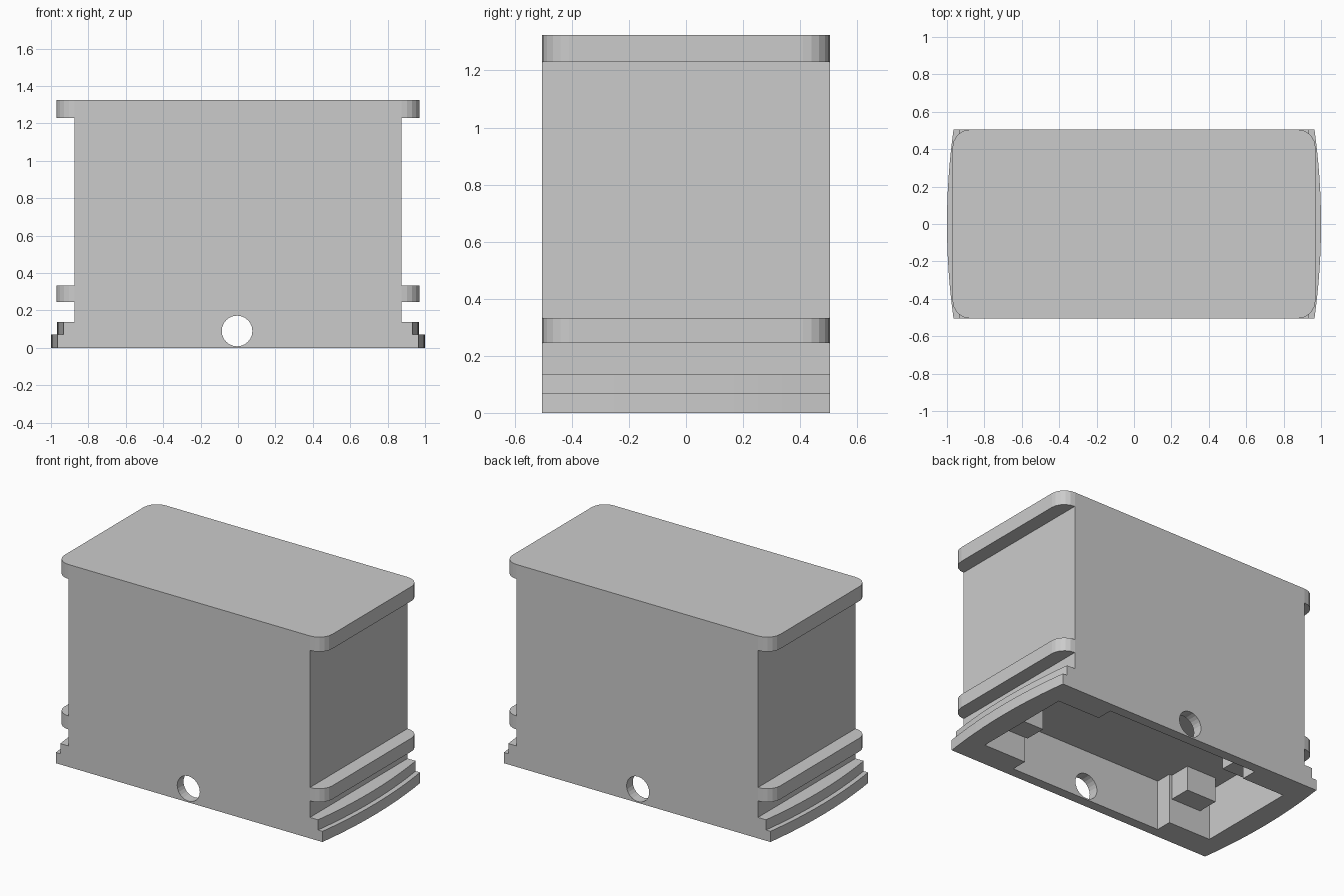
import bpy, bmesh, math

if "Cube" in bpy.data.objects:
    bpy.data.objects.remove(bpy.data.objects["Cube"])

HALF_Y = 0.505
BODY_X = 0.875
HEIGHT = 1.325
CEILING = 0.325


def prism(name, outline, z0, z1, open_inner=False):
    """Extrude a plan outline from z0 to z1; optionally drop the hidden face touching the body."""
    bm = bmesh.new()
    low = [bm.verts.new((x, y, z0)) for x, y in outline]
    high = [bm.verts.new((x, y, z1)) for x, y in outline]
    n = len(outline)
    bm.faces.new(low)
    bm.faces.new(high)
    for i in range(n):
        j = (i + 1) % n
        bm.faces.new((low[i], low[j], high[j], high[i]))
    bmesh.ops.recalc_face_normals(bm, faces=bm.faces)
    if open_inner:
        hidden = [f for f in bm.faces if all(abs(abs(v.co.x) - BODY_X) < 1e-5 for v in f.verts)]
        bmesh.ops.delete(bm, geom=hidden, context='FACES_ONLY')
    mesh = bpy.data.meshes.new(name)
    bm.to_mesh(mesh)
    bm.free()
    obj = bpy.data.objects.new(name, mesh)
    bpy.context.collection.objects.link(obj)
    return obj


def rect(x0, x1, y0, y1):
    return [(x0, y0), (x1, y0), (x1, y1), (x0, y1)]


def cut(target, cutter):
    cutter.hide_render = True
    mod = target.modifiers.new("cut", 'BOOLEAN')
    mod.operation = 'DIFFERENCE'
    mod.solver = 'EXACT'
    mod.object = cutter
    bpy.context.view_layer.objects.active = target
    bpy.ops.object.modifier_apply(modifier=mod.name)
    bpy.data.objects.remove(cutter, do_unlink=True)


# Main block
body = prism("body", rect(-BODY_X, BODY_X, -HALF_Y, HALF_Y), 0, HEIGHT)

# Hollow underside: wide middle with narrower ends
quarter = [(0.855, 0.335), (0.55, 0.335), (0.55, 0.44)]
cavity = (quarter
          + [(-x, y) for x, y in reversed(quarter)]
          + [(-x, -y) for x, y in quarter]
          + [(x, -y) for x, y in reversed(quarter)])
cut(body, prism("cavity_cutter", cavity, -0.2, CEILING))

# Round hole through front and back walls
bpy.ops.mesh.primitive_cylinder_add(vertices=24, radius=0.082, depth=2,
                                    location=(-0.005, 0, 0.09),
                                    rotation=(math.pi / 2, 0, 0))
cut(body, bpy.context.object)


# Outlines of the end ridges
def rounded_ridge(outer=0.97, steps=5):
    r = outer - BODY_X
    arc = []
    for i in range(steps + 1):
        a = math.pi / 2 * i / steps
        arc.append((BODY_X + r * math.sin(a), HALF_Y - r + r * math.cos(a)))
    return arc + [(x, -y) for x, y in reversed(arc)]


def bowed_ridge(outer, bulge=0.035, steps=12):
    pts = [(BODY_X, HALF_Y)]
    for i in range(steps + 1):
        t = 1 - 2 * i / steps
        pts.append((outer - bulge * t * t, HALF_Y * t))
    return pts + [(BODY_X, -HALF_Y)]


# Ridges on both ends
ridges = [
    ("top_flange", rounded_ridge(), 1.23, HEIGHT),
    ("lower_flange", rounded_ridge(), 0.245, 0.333),
    ("upper_step", bowed_ridge(0.968), 0.07, 0.137),
    ("base_step", bowed_ridge(1.0), 0.0, 0.07),
]
for side, label in ((1, "right"), (-1, "left")):
    for name, outline, z0, z1 in ridges:
        prism(f"{name}_{label}", [(side * x, y) for x, y in outline], z0, z1, True)

# Four posts hanging from the cavity ceiling
for x0, label in ((0.53, "right"), (-0.785, "left")):
    prism(f"front_post_{label}", rect(x0, x0 + 0.215, -0.335, -0.195), 0.165, CEILING)
    prism(f"back_post_{label}", rect(x0, x0 + 0.215, 0.125, 0.335), 0.165, CEILING)
